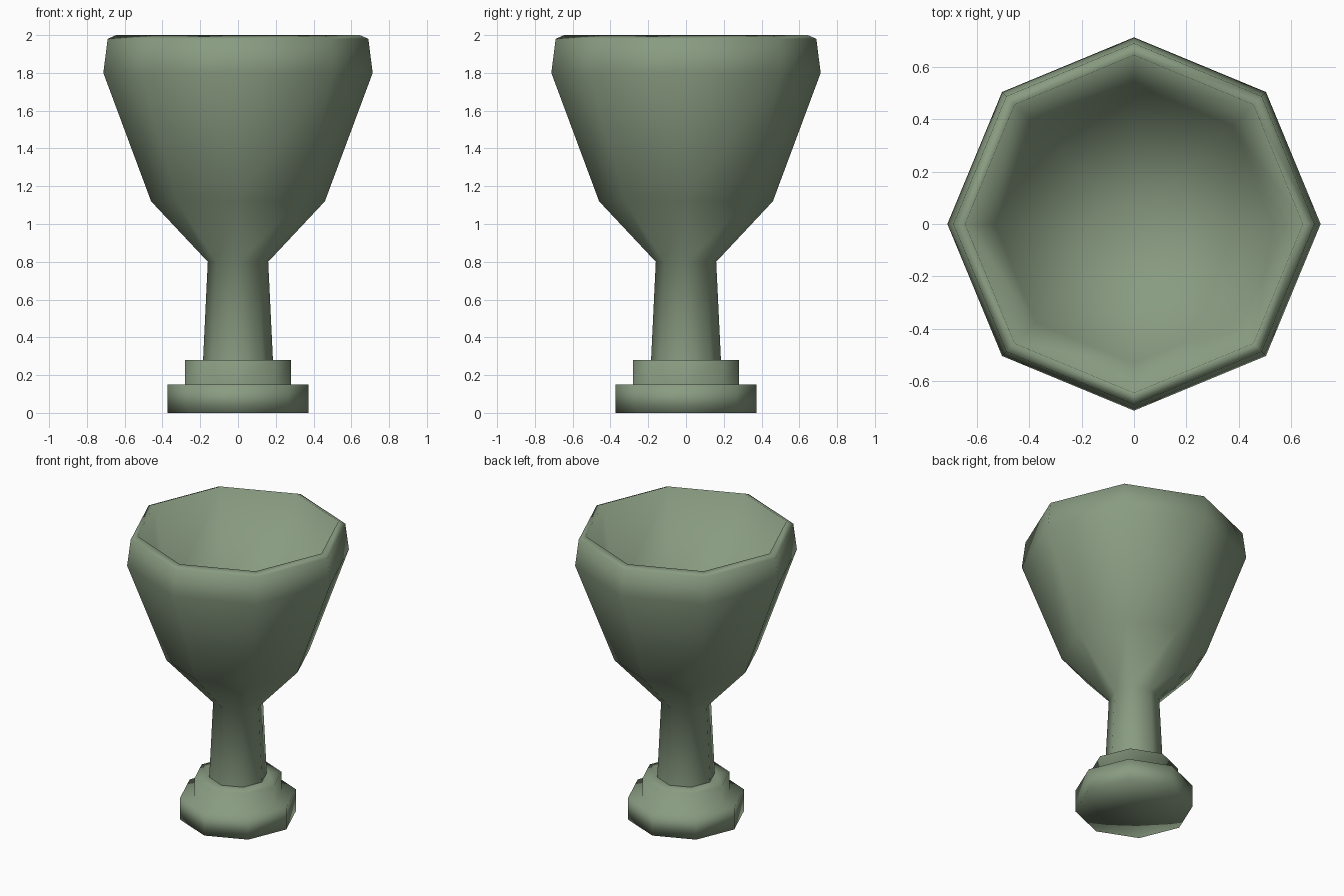
import bpy, bmesh
from math import cos, sin, tau, radians

if "Cube" in bpy.data.objects:
    bpy.data.objects.remove(bpy.data.objects["Cube"])

SIDES = 8
green = bpy.data.materials.new("green")
green.diffuse_color = (0.25, 0.33, 0.22, 1)
green.use_nodes = True
green.node_tree.nodes["Principled BSDF"].inputs["Base Color"].default_value = green.diffuse_color


def lathe(name, profile, sharp_angle=50):
    """Eight-sided turned part from (radius, z) points; radius 0 makes a pole."""
    bm = bmesh.new()
    rings = []
    for r, z in profile:
        n = SIDES if r else 1
        rings.append([bm.verts.new((r * cos(tau * i / SIDES), r * sin(tau * i / SIDES), z))
                      for i in range(n)])
    for a, b in zip(rings, rings[1:]):
        for i in range(SIDES):
            j = (i + 1) % SIDES
            quad = [a[i % len(a)], a[j % len(a)], b[j % len(b)], b[i % len(b)]]
            bm.faces.new(list(dict.fromkeys(quad))).smooth = True
    # upright corners and hard profile turns stay crisp
    for e in bm.edges:
        if len(e.link_faces) == 2:
            lo, hi = sorted(v.co.z for v in e.verts)
            limit = radians(25 if hi - lo > 0.001 else sharp_angle)
            e.smooth = e.calc_face_angle() < limit
    mesh = bpy.data.meshes.new(name)
    bm.to_mesh(mesh)
    bm.free()
    mesh.materials.append(green)
    obj = bpy.data.objects.new(name, mesh)
    bpy.context.collection.objects.link(obj)
    return obj


# stepped foot, open where the stem joins
lathe("stepped_foot", [(0, 0), (0.373, 0), (0.373, 0.15), (0.28, 0.15),
                       (0.28, 0.28), (0.185, 0.28)])

# stem, flared outside, sloped rim, inner wall and shallow dished floor
lathe("stem_and_bowl", [(0.185, 0.28), (0.16, 0.80), (0.46, 1.12), (0.713, 1.80),
                        (0.69, 1.98), (0.645, 2.0), (0.532, 1.38), (0, 1.14)], 48)
